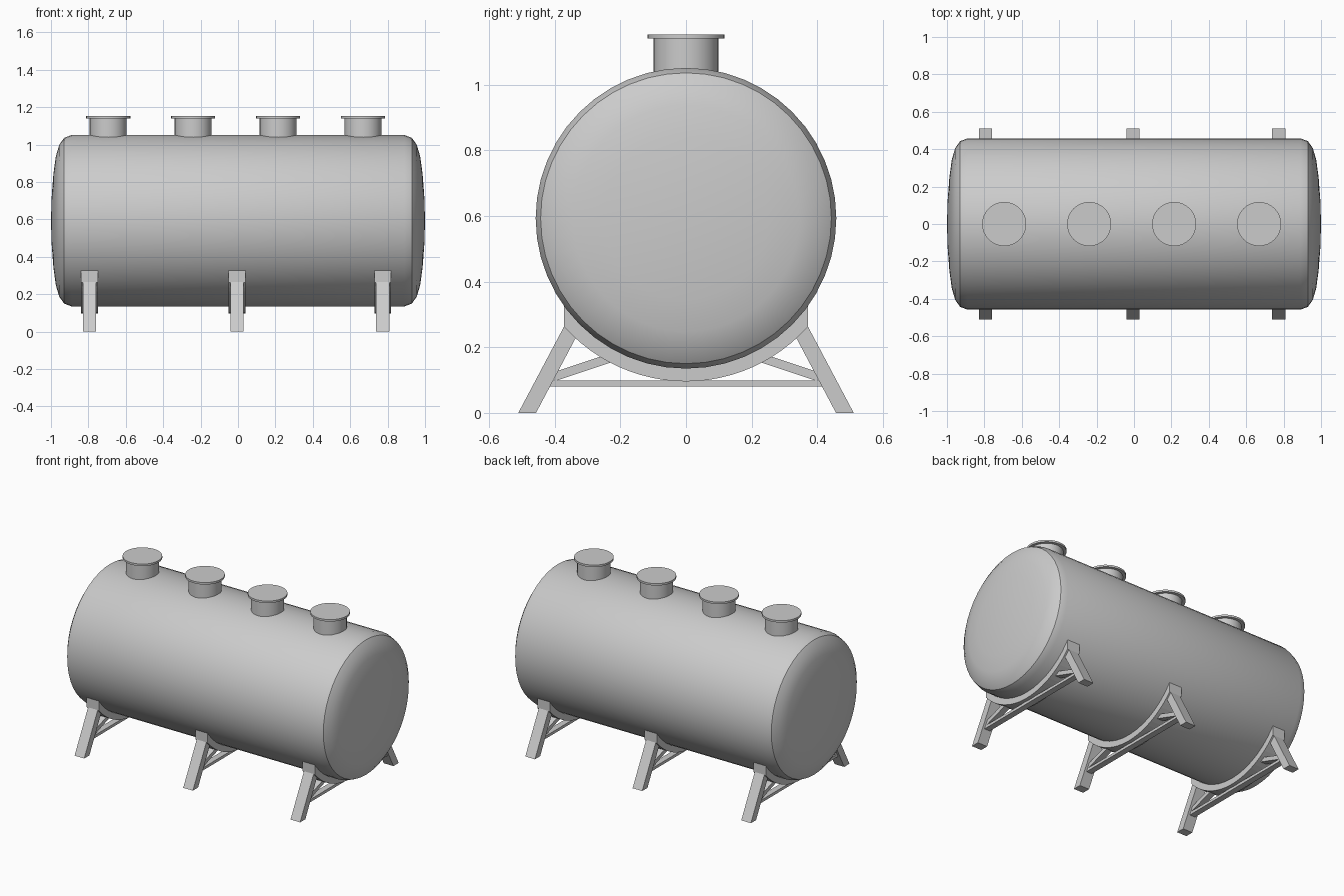
import bpy, bmesh
from math import pi, sin, cos, asin
from mathutils import Matrix, Vector

if "Cube" in bpy.data.objects:
    bpy.data.objects.remove(bpy.data.objects["Cube"])

CZ, R = 0.593, 0.458  # tank axis height and radius


def finish(name, bm, smooth=False):
    bmesh.ops.remove_doubles(bm, verts=bm.verts, dist=1e-5)
    bmesh.ops.recalc_face_normals(bm, faces=bm.faces)
    me = bpy.data.meshes.new(name)
    bm.to_mesh(me)
    bm.free()
    ob = bpy.data.objects.new(name, me)
    bpy.context.collection.objects.link(ob)
    if smooth:
        bpy.ops.object.select_all(action='DESELECT')
        ob.select_set(True)
        bpy.context.view_layer.objects.active = ob
        bpy.ops.object.shade_smooth_by_angle(angle=pi / 6)
    return ob


def lathe(name, profile, matrix, steps):
    """Spin (radius, height) points around z, then place with matrix."""
    bm = bmesh.new()
    vs = [bm.verts.new((r, 0, h)) for r, h in profile]
    es = [bm.edges.new(p) for p in zip(vs, vs[1:])]
    bmesh.ops.spin(bm, geom=vs + es, cent=(0, 0, 0), axis=(0, 0, 1),
                   angle=2 * pi, steps=steps, use_merge=True)
    bm.transform(matrix)
    return finish(name, bm, True)


def prism(name, pts, x, width):
    """Extrude a (y, z) outline along x, centred on x."""
    bm = bmesh.new()
    f = bm.faces.new([bm.verts.new((x - width / 2, y, z)) for y, z in pts])
    ext = bmesh.ops.extrude_face_region(bm, geom=[f])['geom']
    bmesh.ops.translate(bm, vec=(width, 0, 0),
                        verts=[v for v in ext if isinstance(v, bmesh.types.BMVert)])
    return finish(name, bm)


def bar(a, b, t):
    """Outline of a straight strip from a to b with thickness t."""
    a, b = Vector(a), Vector(b)
    n = (b - a).orthogonal().normalized() * t / 2
    return [a + n, b + n, b - n, a - n]


def arc(r, half_width, n=24):
    """Lower arc of the tank section, cut off at y = +-half_width."""
    t = asin(half_width / r)
    return [(r * sin(-t + 2 * t * i / n), CZ - r * cos(-t + 2 * t * i / n))
            for i in range(n + 1)]


# Tank shell with dished heads
head = [(0, 1.0), (0.13, 0.996), (0.25, 0.987), (0.345, 0.974),
        (0.405, 0.956), (0.443, 0.93), (R, 0.89)]
shell = head + [(r, -h) for r, h in reversed(head)]
lathe("tank_shell", shell,
      Matrix.Translation((0, 0, CZ)) @ Matrix.Rotation(pi / 2, 4, 'Y'), 48)

# Manhole necks with flanged lids
for i in range(4):
    place = Matrix.Translation((-0.694 + i * 0.4543, 0, 0))
    lathe(f"manhole_neck_{i + 1}", [(0, 1.0), (0.099, 1.0), (0.099, 1.145), (0, 1.145)], place, 32)
    lathe(f"manhole_lid_{i + 1}", [(0, 1.14), (0.118, 1.14), (0.118, 1.153), (0, 1.153)], place, 32)

# Three support frames
for k, x in enumerate((-0.794, -0.005, 0.774), 1):
    # Curved saddle under the shell
    prism(f"saddle_{k}", arc(R - 0.003, 0.371) + arc(0.497, 0.371)[::-1], x, 0.09)
    # Cross beam
    prism(f"cross_beam_{k}", [(-0.43, 0.08), (0.43, 0.08), (0.43, 0.098), (-0.43, 0.098)], x, 0.04)
    for s, side in ((-1, "front"), (1, "back")):
        # Splayed leg
        leg = [(0.511, 0), (0.457, 0), (0.322, 0.255), (0.361, 0.283)]
        prism(f"{side}_leg_{k}", [(s * y, z) for y, z in leg], x, 0.07)
        # Short diagonal strut
        strut = bar((0.405, 0.109), (0.228, 0.168), 0.027)
        prism(f"{side}_strut_{k}", [(s * p[0], p[1]) for p in strut], x, 0.04)
